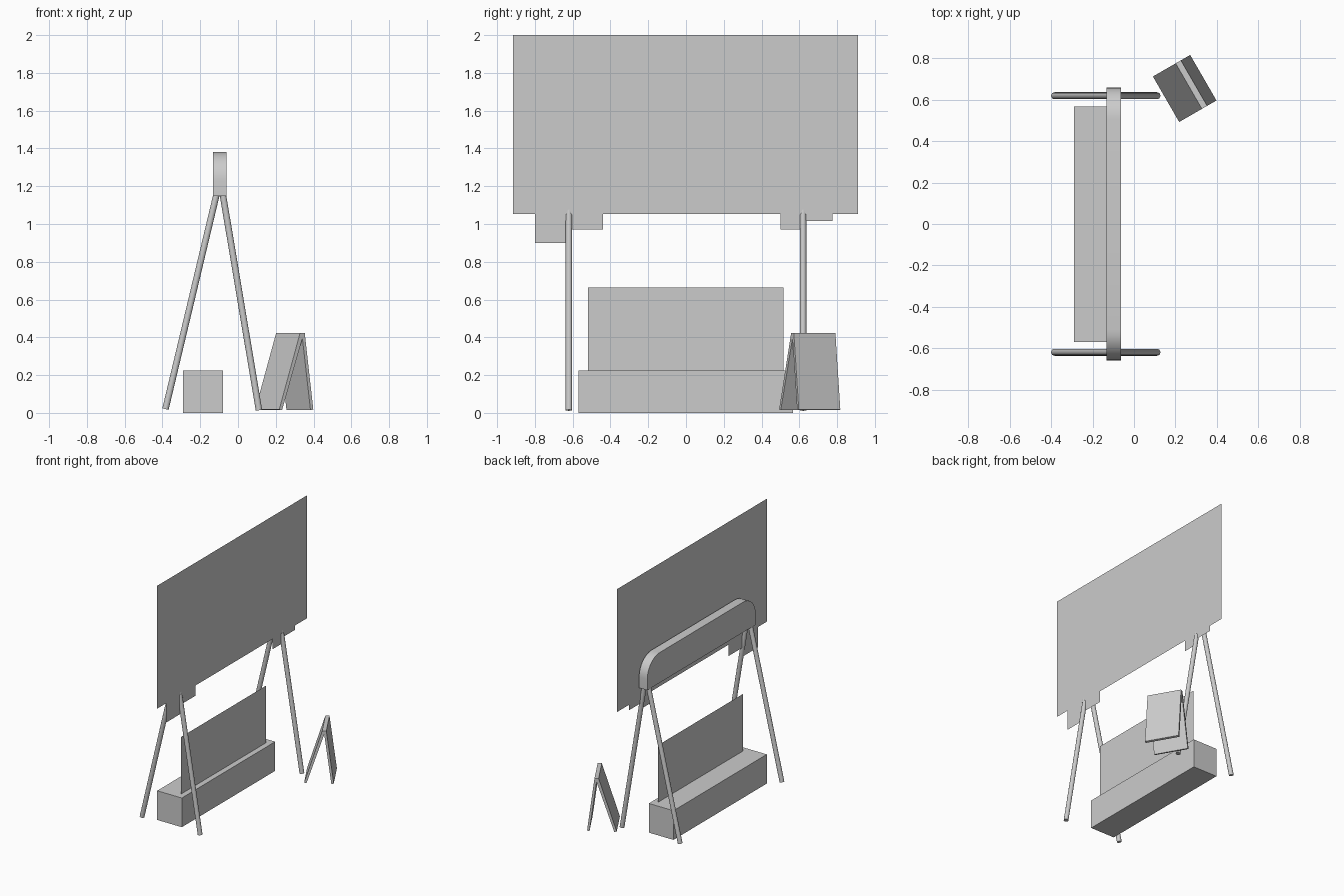
import bpy, math
from mathutils import Vector, Matrix

if "Cube" in bpy.data.objects:
    bpy.data.objects.remove(bpy.data.objects["Cube"], do_unlink=True)

grey = bpy.data.materials.new("plain_grey")
grey.use_nodes = True
COLOUR = (0.6, 0.6, 0.6, 1)
grey.diffuse_color = COLOUR
grey.node_tree.nodes["Principled BSDF"].inputs["Base Color"].default_value = COLOUR


def add_object(name, verts, faces):
    mesh = bpy.data.meshes.new(name)
    mesh.from_pydata(verts, [], faces)
    mesh.materials.append(grey)
    obj = bpy.data.objects.new(name, mesh)
    bpy.context.collection.objects.link(obj)
    return obj


def prism(name, profile, start, end, place):
    """Extrude a 2D profile from start to end; place maps (depth, u, v) to 3D."""
    n = len(profile)
    verts = [place(d, u, v) for d in (start, end) for u, v in profile]
    faces = [tuple(range(n))[::-1], tuple(range(n, 2 * n))]
    faces += [(i, (i + 1) % n, n + (i + 1) % n, n + i) for i in range(n)]
    return add_object(name, verts, faces)


def sheet(name, x, y0, y1, z0, z1):
    """Paper-thin upright panel facing along x."""
    return add_object(name, [(x, y0, z0), (x, y1, z0), (x, y1, z1), (x, y0, z1)], [(0, 1, 2, 3)])


def smooth(obj):
    bpy.ops.object.select_all(action="DESELECT")
    obj.select_set(True)
    bpy.context.view_layer.objects.active = obj
    bpy.ops.object.shade_smooth_by_angle(angle=math.radians(35))


def leg(name, foot, top):
    foot, top = Vector(foot), Vector(top)
    axis = top - foot
    bpy.ops.mesh.primitive_cylinder_add(vertices=16, radius=0.017, depth=axis.length,
                                        location=(foot + top) / 2,
                                        rotation=axis.to_track_quat("Z", "Y").to_euler())
    obj = bpy.context.object
    obj.name = name
    obj.data.materials.append(grey)
    smooth(obj)


def along_x(d, u, v):
    return (d, u, v)


# Large panel and the low upright panel
sheet("large_panel", -0.05, -0.915, 0.91, 1.053, 2.0)
sheet("low_panel", -0.122, -0.52, 0.515, 0.225, 0.665)

# Small sheets hanging beside the legs
for name, y0, y1, z0 in (("hanging_sheet_a", -0.8, -0.62, 0.9),
                         ("hanging_sheet_b", -0.62, -0.44, 0.97),
                         ("hanging_sheet_c", 0.5, 0.62, 0.97),
                         ("hanging_sheet_d", 0.62, 0.775, 1.015)):
    sheet(name, -0.055, y0, y1, z0, 1.147)

# Crossbar with rounded upper corners
half, low, high, r = 0.66, 1.147, 1.38, 0.15
outline = [(-half, low), (half, low)]
for centre, first in ((half - r, 0), (r - half, 90)):
    for step in range(9):
        a = math.radians(first + step * 90 / 8)
        outline.append((centre + r * math.cos(a), high - r + r * math.sin(a)))
smooth(prism("crossbar", outline, -0.132, -0.062, along_x))

# Splayed legs at each end
for side, y in (("front", -0.62), ("back", 0.62)):
    leg(side + "_right_leg", (-0.384, y, 0.02), (-0.114, y, 1.155))
    leg(side + "_left_leg", (0.111, y, 0.014), (-0.08, y, 1.155))

# Base box
prism("base_box", [(-0.57, 0), (0.567, 0), (0.567, 0.225), (-0.57, 0.225)],
      -0.29, -0.08, along_x)

# Folding floor sign made of two leaning boards
turn = Matrix.Translation((0.245, 0.655, 0)) @ Matrix.Rotation(math.radians(30), 4, "Z")


def in_sign(d, u, v):
    return tuple(turn @ Vector((u, d, v)))


for name, foot, inner, top in (("sign_board_right", -0.104, -0.087, 0.023),
                               ("sign_board_left", 0.104, 0.087, 0.052)):
    prism(name, [(foot, 0.018), (inner, 0.014), (0.0375, 0.395), (0.0375, 0.422), (top, 0.422)],
          -0.127, 0.127, in_sign)

# Consistent outward faces
import bmesh
for obj in bpy.data.objects:
    if obj.type == "MESH" and len(obj.data.polygons) > 1:
        bm = bmesh.new()
        bm.from_mesh(obj.data)
        bmesh.ops.recalc_face_normals(bm, faces=bm.faces)
        bm.to_mesh(obj.data)
        bm.free()
